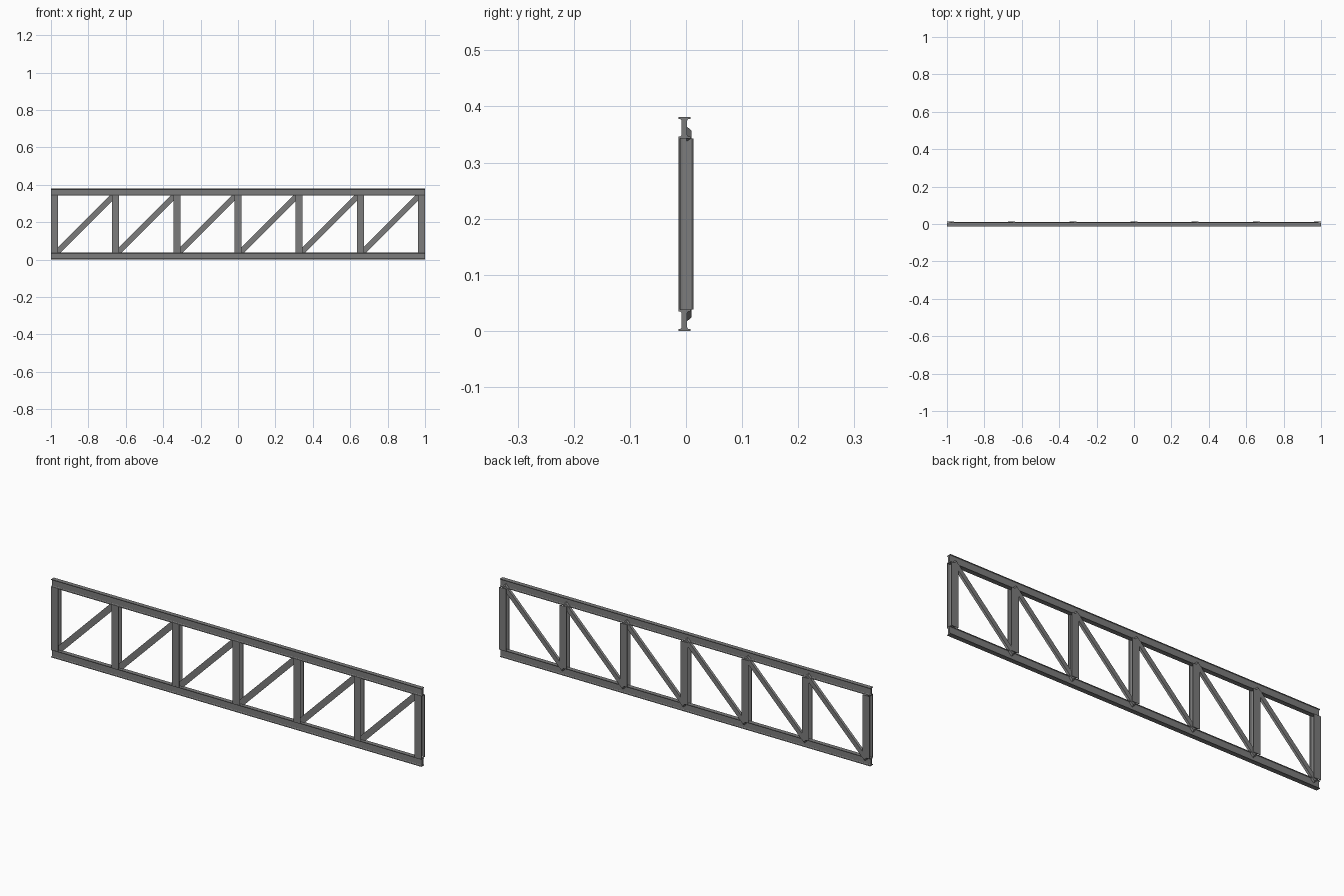
import bpy, bmesh, math
from mathutils import Matrix, Vector

if "Cube" in bpy.data.objects:
    bpy.data.objects.remove(bpy.data.objects["Cube"])

steel = bpy.data.materials.new("steel grey")
steel.diffuse_color = (0.2, 0.2, 0.2, 1)
steel.use_nodes = True
steel.node_tree.nodes["Principled BSDF"].inputs["Base Color"].default_value = steel.diffuse_color


def i_profile(width, depth, flange, web, fillet):
    """I-beam outline: u across the flanges, v through the depth."""
    w, d, t = width / 2, depth / 2, web / 2
    quarter = [(w, d), (w, d - flange)]
    for k in range(4):  # concave fillet between flange and web
        a = math.radians(90 + 30 * k)
        quarter.append((t + fillet + fillet * math.cos(a),
                        d - flange - fillet + fillet * math.sin(a)))
    right = quarter + [(u, -v) for u, v in reversed(quarter)]
    return right + [(-u, -v) for u, v in right]


def extrude(name, points, matrix, length, end_slope=None):
    """Sweep a (u, v) profile along local w, centred on the matrix origin."""
    bm = bmesh.new()
    rings = []
    for s in (-1, 1):
        ring = []
        for u, v in points:
            cut = end_slope * v if end_slope else 0
            ring.append(bm.verts.new(matrix @ Vector((u, v, s * (length / 2 - cut)))))
        rings.append(ring)
    n = len(points)
    for i in range(n):
        j = (i + 1) % n
        bm.faces.new((rings[0][i], rings[0][j], rings[1][j], rings[1][i]))
    bm.faces.new(rings[0])
    bm.faces.new(rings[1])
    bmesh.ops.recalc_face_normals(bm, faces=bm.faces[:])
    mesh = bpy.data.meshes.new(name)
    bm.to_mesh(mesh)
    bm.free()
    mesh.materials.append(steel)
    ob = bpy.data.objects.new(name, mesh)
    bpy.context.collection.objects.link(ob)
    return ob


def frame(u, v, w, origin):
    m = Matrix((u, v, w)).transposed().to_4x4()
    m.translation = origin
    return m


X, Y, Z = Vector((1, 0, 0)), Vector((0, 1, 0)), Vector((0, 0, 1))
HEIGHT, CHORD = 0.381, 0.038

# top and bottom chords
chord = i_profile(0.0215, CHORD, 0.003, 0.010, 0.004)
for name, z in (("bottom_chord", CHORD / 2), ("top_chord", HEIGHT - CHORD / 2)):
    extrude(name, chord, frame(Y, Z, X, (0, -0.003, z)), 2.0)

# seven upright posts, wide flanges facing front and back
post = i_profile(0.038, 0.027, 0.003, 0.010, 0.004)
post_x = [-0.981 + 0.327 * i for i in range(7)]
for i, x in enumerate(post_x):
    extrude(f"post_{i + 1}", post, frame(X, Y, Z, (x, 0, HEIGHT / 2)),
            HEIGHT - 2 * CHORD)

# six diagonal braces on the back, with sloped ends
brace = [(-0.015, 0), (0.015, 0), (0.011, 0.009), (-0.011, 0.009)]
for i in range(6):
    a = Vector((post_x[i], 0.001, 0.027))
    b = Vector((post_x[i + 1], 0.001, HEIGHT - 0.027))
    along = (b - a).normalized()
    extrude(f"brace_{i + 1}", brace,
            frame(Y.cross(along), Y, along, (a + b) / 2), (b - a).length, 0.8)
